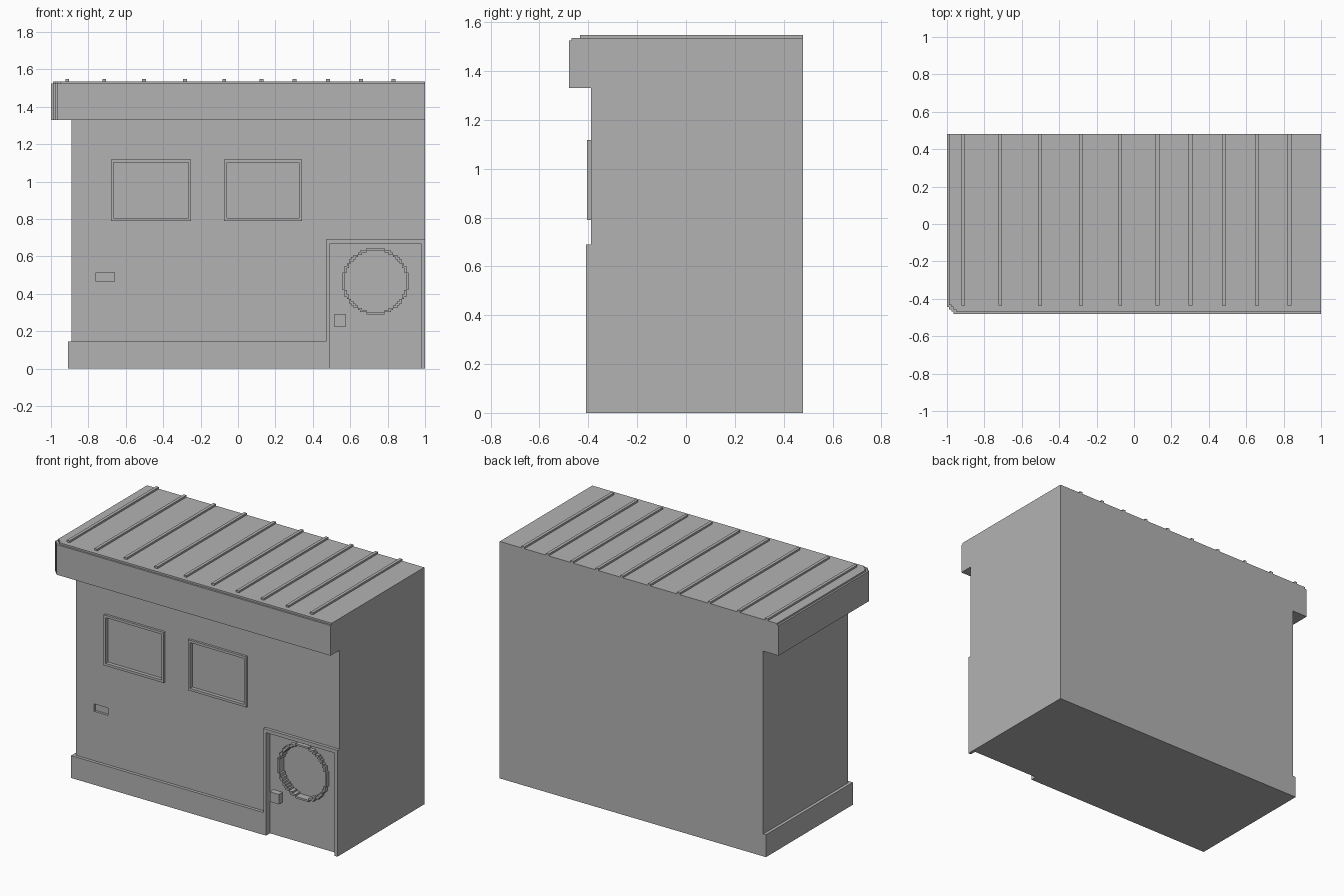
import bpy, bmesh, math

cube = bpy.data.objects.get("Cube")
if cube:
    bpy.data.objects.remove(cube, do_unlink=True)

grey = bpy.data.materials.new("plain grey")
grey.use_nodes = True
TONE = (0.45, 0.45, 0.45, 1)
grey.diffuse_color = TONE
grey.node_tree.nodes["Principled BSDF"].inputs["Base Color"].default_value = TONE

CELL = 0.0118                      # small step used for the blocky curves
LEFT, RIGHT, BACK = -0.89, 1.0, 0.48
WALL, TRIM, DOOR = -0.39, -0.41, -0.37


def prism(name, outline, start, end, axis="Z"):
    """Extrude a flat outline along Z (outline is x, y) or Y (outline is x, z)."""
    bm = bmesh.new()
    place = (lambda a, b: (a, b, start)) if axis == "Z" else (lambda a, b: (a, start, b))
    face = bm.faces.new([bm.verts.new(place(a, b)) for a, b in outline])
    grown = bmesh.ops.extrude_face_region(bm, geom=[face])["geom"]
    shift = (0, 0, end - start) if axis == "Z" else (0, end - start, 0)
    bmesh.ops.translate(bm, vec=shift, verts=[g for g in grown if isinstance(g, bmesh.types.BMVert)])
    bmesh.ops.recalc_face_normals(bm, faces=bm.faces)
    mesh = bpy.data.meshes.new(name)
    bm.to_mesh(mesh)
    bm.free()
    mesh.materials.append(grey)
    ob = bpy.data.objects.new(name, mesh)
    bpy.context.collection.objects.link(ob)
    return ob


def box(name, x, y, z):
    return prism(name, [(x[0], y[0]), (x[1], y[0]), (x[1], y[1]), (x[0], y[1])], *z)


def cut(ob, cutter):
    """Subtract the cutter for good, then discard it."""
    cutter.hide_render = True
    mod = ob.modifiers.new("cut", "BOOLEAN")
    mod.operation, mod.solver, mod.object = "DIFFERENCE", "EXACT", cutter
    bpy.context.view_layer.update()
    graph = bpy.context.evaluated_depsgraph_get()
    mesh = bpy.data.meshes.new_from_object(ob.evaluated_get(graph))
    ob.modifiers.clear()
    ob.data = mesh
    bpy.data.objects.remove(cutter, do_unlink=True)


def stepped_circle(cx, cz, radius):
    """Outline of a disc built from square cells."""
    side, last = [], 0
    for row in range(radius, -radius, -1):
        w = round(math.sqrt(radius ** 2 - (row - 0.5) ** 2))
        if w != last:
            if last:
                side.append((last, row))
            side.append((w, row))
            last = w
    side.append((last, -radius))
    points = side + [(-w, row) for w, row in reversed(side)]
    return [(cx + a * CELL, cz + b * CELL) for a, b in points]


# Main walls, plinth and door surround
wall = box("wall", (LEFT, RIGHT), (WALL, BACK), (0.145, 1.33))
plinth = box("plinth", (-0.91, RIGHT), (TRIM, BACK), (0, 0.145))
surround = box("door_surround", (0.47, RIGHT), (TRIM, WALL), (0.145, 0.69))

# Door recess
for part in (wall, plinth, surround):
    cut(part, box("door_cutter", (0.488, 0.98), (-0.6, DOOR), (-0.1, 0.667)))

# Porthole in the door, with a raised rim
PORT = (0.735, 0.467)
cut(wall, prism("porthole_cutter", stepped_circle(*PORT, 14), -0.6, -0.345, "Y"))
rim = prism("porthole_rim", stepped_circle(*PORT, 15), DOOR - 2 * CELL, DOOR, "Y")
cut(rim, prism("rim_cutter", stepped_circle(*PORT, 14), -0.6, 0, "Y"))
box("door_knob", (0.513, 0.578), (-0.407, DOOR), (0.225, 0.29))

# Windows with raised frames and sunken panes
for name, x0, x1 in (("right", -0.68, -0.25), ("left", -0.075, 0.342)):
    frame = box(name + "_window_frame", (x0, x1), (-0.405, WALL), (0.79, 1.118))
    for part in (wall, frame):
        cut(part, box("pane_cutter", (x0 + 0.015, x1 - 0.015), (-0.6, -0.382), (0.806, 1.102)))

# Small slot in the wall
cut(wall, box("slot_cutter", (-0.76, -0.66), (-0.6, -0.375), (0.465, 0.513)))


def eave_outline(inset):
    """Roof plan with a stepped front corner."""
    x, y = -1 + inset, -0.48 + inset
    corner = []
    for i in range(4):
        corner.append((x + i * CELL, y + (3 - i) * CELL))
        if i < 3:
            corner.append((x + (i + 1) * CELL, y + (3 - i) * CELL))
    return [(RIGHT, BACK), (x, BACK)] + corner + [(RIGHT, y)]


# Overhanging roof with a thin stepped top
prism("eave", eave_outline(0), 1.33, 1.525)
prism("roof_top", eave_outline(CELL), 1.525, 1.536)

# Roof ribs
for x in (-0.913, -0.715, -0.503, -0.283, -0.073, 0.125, 0.302, 0.481, 0.658, 0.832):
    box("roof_rib", (x - 0.01, x + 0.01), (-0.435, BACK), (1.536, 1.548))
